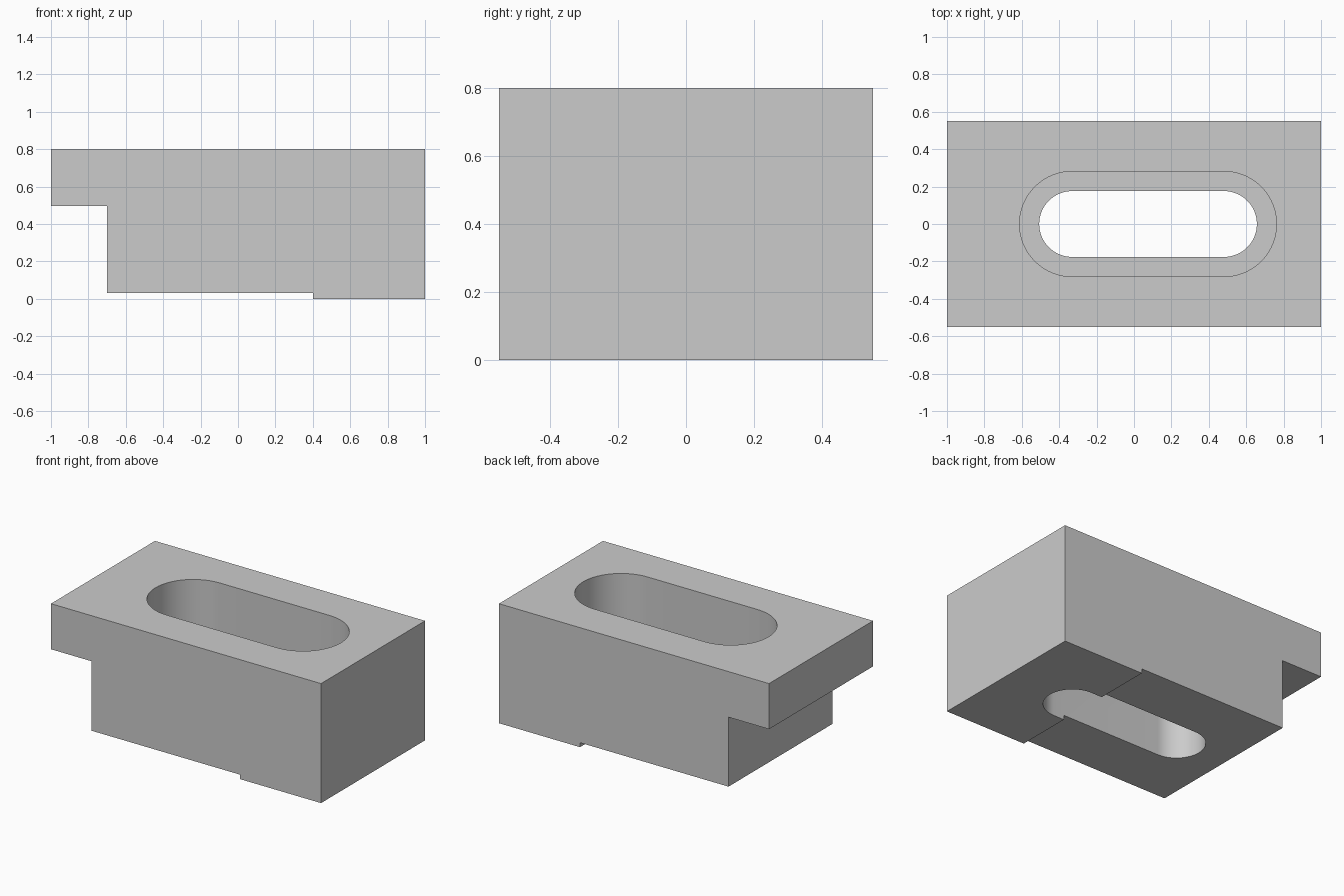
import bpy, bmesh, math
from mathutils import Vector

old = bpy.data.objects.get("Cube")
if old:
    bpy.data.objects.remove(old, do_unlink=True)

steel = bpy.data.materials.new("plain_grey")
steel.use_nodes = True
GREY = (0.6, 0.6, 0.6, 1)
steel.diffuse_color = GREY
steel.node_tree.nodes["Principled BSDF"].inputs["Base Color"].default_value = GREY


def extrude(name, points, direction):
    """Solid made by sweeping a closed outline along a direction."""
    bm = bmesh.new()
    face = bm.faces.new([bm.verts.new(p) for p in points])
    swept = bmesh.ops.extrude_face_region(bm, geom=[face])["geom"]
    verts = [v for v in swept if isinstance(v, bmesh.types.BMVert)]
    bmesh.ops.translate(bm, verts=verts, vec=Vector(direction))
    bmesh.ops.recalc_face_normals(bm, faces=bm.faces)
    mesh = bpy.data.meshes.new(name)
    bm.to_mesh(mesh)
    bm.free()
    mesh.materials.append(steel)
    obj = bpy.data.objects.new(name, mesh)
    bpy.context.collection.objects.link(obj)
    return obj


def slot(name, radius, bottom, top, centre=0.075, half=0.406, steps=32):
    """Round-ended slot cutter, running along x."""
    points = []
    for side in (1, -1):
        for i in range(steps + 1):
            a = math.pi * (i / steps - 0.5)
            points.append((centre + side * (half + radius * math.cos(a)),
                           side * radius * math.sin(a), bottom))
    return extrude(name, points, (0, 0, top - bottom))


# Stepped body: clamping lip on the right, raised heel under the left end
profile = [(-1, 0.8), (-1, 0.495), (-0.7, 0.495), (-0.7, 0.03),
           (0.4, 0.03), (0.4, 0), (1, 0), (1, 0.8)]
body = extrude("clamp_body", [(x, -0.55, z) for x, z in profile], (0, 1.1, 0))

# Through slot and the wider counterbore above it
cutters = [slot("through_slot_cutter", 0.176, -0.2, 1),
           slot("counterbore_cutter", 0.281, 0.4, 1)]
bpy.context.view_layer.objects.active = body
for cutter in cutters:
    cutter.hide_render = True
    mod = body.modifiers.new(cutter.name, "BOOLEAN")
    mod.operation = "DIFFERENCE"
    mod.solver = "EXACT"
    mod.object = cutter
    bpy.ops.object.modifier_apply(modifier=mod.name)
for cutter in cutters:
    bpy.data.objects.remove(cutter, do_unlink=True)

# Smooth slot ends, sharp edges
bpy.ops.object.select_all(action="DESELECT")
body.select_set(True)
bpy.ops.object.shade_smooth_by_angle(angle=math.radians(30))
